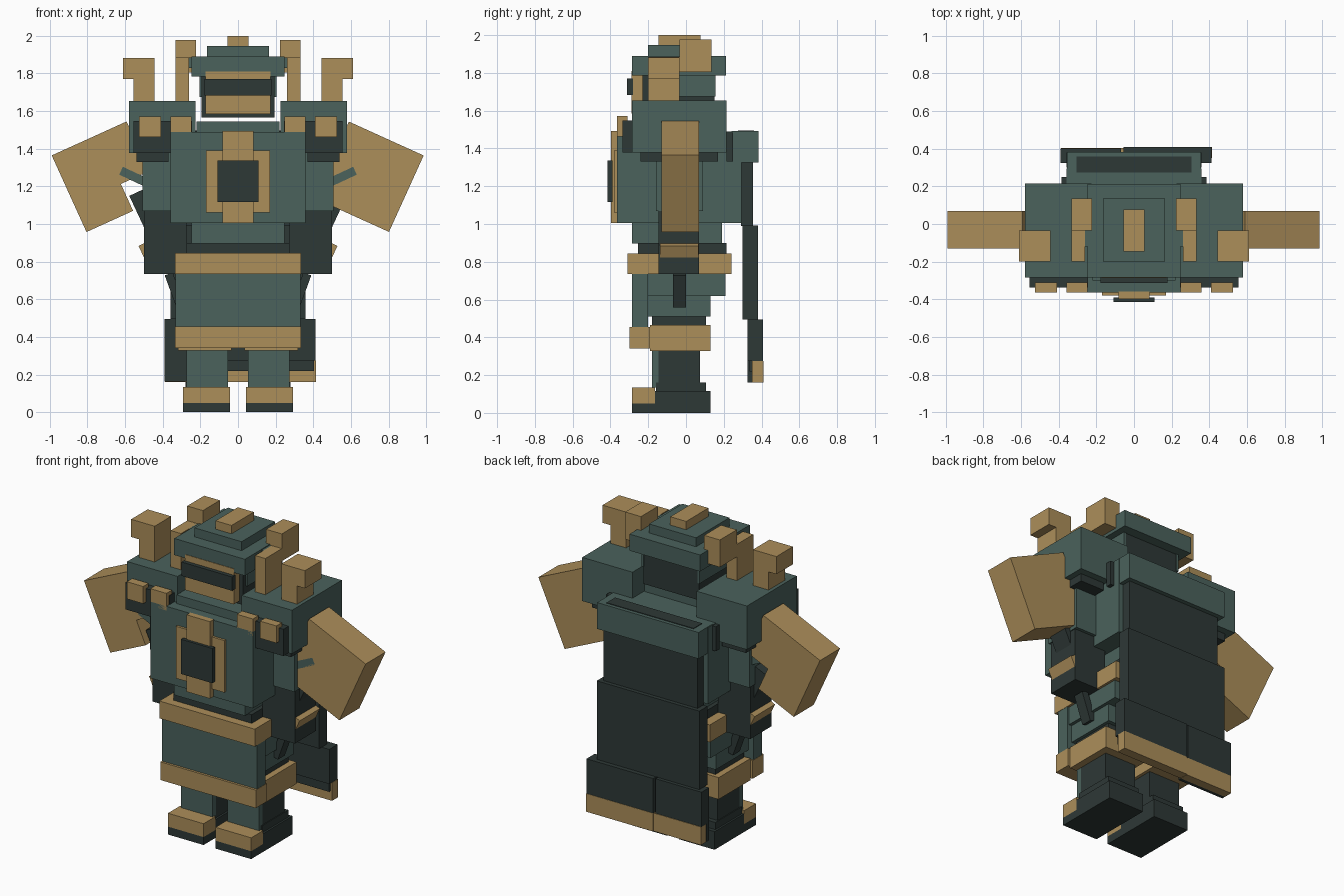
import bpy
import math

cube = bpy.data.objects.get("Cube")
if cube:
    bpy.data.objects.remove(cube, do_unlink=True)


def material(name, rgb):
    m = bpy.data.materials.new(name)
    m.use_nodes = True
    m.diffuse_color = (*rgb, 1)
    m.node_tree.nodes["Principled BSDF"].inputs["Base Color"].default_value = (*rgb, 1)
    return m


TEAL = material("teal armour", (0.069, 0.122, 0.107))
GOLD = material("old gold", (0.413, 0.271, 0.102))
DARK = material("dark slate", (0.027, 0.040, 0.037))


def box(name, mat, x, y, z, tilt=0):
    """Box from (min, max) ranges; tilt in degrees about the y axis."""
    ranges = (x, y, z)
    bpy.ops.mesh.primitive_cube_add(size=1, location=[(a + b) / 2 for a, b in ranges])
    ob = bpy.context.object
    ob.name = name
    ob.scale = [b - a for a, b in ranges]
    ob.rotation_euler.y = math.radians(tilt)
    ob.data.materials.append(mat)
    return ob


def mid(name, mat, half, y, z):
    """Box centred on x = 0."""
    return box(name, mat, (-half, half), y, z)


def pair(name, mat, x, y, z, tilt=0):
    """Mirrored left (+x) and right (-x) boxes."""
    box("left_" + name, mat, x, y, z, tilt)
    box("right_" + name, mat, (-x[1], -x[0]), y, z, -tilt)


# Feet and legs
pair("sole", DARK, (0.042, 0.292), (-0.285, 0.13), (0, 0.05))
pair("heel", DARK, (0.042, 0.292), (-0.165, 0.13), (0.05, 0.115))
pair("toe_cap", GOLD, (0.042, 0.292), (-0.285, -0.165), (0.05, 0.135))
pair("ankle", DARK, (0.055, 0.28), (-0.16, 0.105), (0.115, 0.16))
pair("leg", DARK, (0.055, 0.275), (-0.145, 0.075), (0.12, 0.5))
pair("shin_plate", TEAL, (0.053, 0.275), (-0.18, -0.145), (0.135, 0.34))

# Skirt, hips and belt
pair("thigh_band", GOLD, (0.035, 0.32), (-0.19, 0.13), (0.327, 0.465))
mid("skirt_hem", GOLD, 0.335, (-0.30, -0.19), (0.34, 0.455))
mid("skirt_front", TEAL, 0.333, (-0.285, -0.2), (0.455, 0.735))
mid("thigh_gap", DARK, 0.28, (-0.18, 0.105), (0.465, 0.51))
mid("lower_hips", TEAL, 0.30, (-0.2, 0.13), (0.51, 0.62))
mid("hips", TEAL, 0.32, (-0.2, 0.21), (0.62, 0.735))
mid("belt", GOLD, 0.335, (-0.31, 0.24), (0.735, 0.845))
mid("waist", DARK, 0.275, (-0.255, 0.215), (0.845, 0.9))
pair("hip_handle", DARK, (0.315, 0.36), (-0.07, 0.0), (0.56, 0.74), 20)

# Torso and chest emblem
mid("abdomen", TEAL, 0.248, (-0.285, 0.19), (0.897, 1.01))
mid("torso", TEAL, 0.36, (-0.365, 0.295), (1.005, 1.49))
mid("collar", TEAL, 0.22, (-0.30, 0.1), (1.49, 1.545))
mid("emblem_frame", GOLD, 0.17, (-0.38, -0.36), (1.06, 1.39))
mid("emblem_bar", GOLD, 0.082, (-0.398, -0.36), (1.005, 1.493))
mid("emblem_core", DARK, 0.11, (-0.415, -0.39), (1.117, 1.337))

# Shoulders
pair("shoulder", TEAL, (0.225, 0.578), (-0.285, 0.215), (1.378, 1.655))
pair("shoulder_front", DARK, (0.245, 0.555), (-0.337, -0.28), (1.378, 1.548))
pair("inner_stud", GOLD, (0.247, 0.36), (-0.365, -0.31), (1.463, 1.572))
pair("outer_stud", GOLD, (0.41, 0.525), (-0.365, -0.31), (1.463, 1.572))
pair("shoulder_lining", DARK, (0.37, 0.54), (-0.24, 0.17), (1.33, 1.385))

# Arms with tilted cuffs
pair("upper_arm", TEAL, (0.36, 0.507), (-0.16, 0.09), (1.07, 1.38))
pair("forearm", DARK, (0.275, 0.5), (-0.145, 0.07), (0.735, 1.07))
pair("elbow_strap", DARK, (0.44, 0.54), (-0.10, 0.03), (0.98, 1.18), 25)
pair("arm_strap", TEAL, (0.45, 0.63), (-0.13, 0.06), (1.222, 1.268), -25)
pair("cuff", GOLD, (0.32, 0.52), (-0.137, 0.067), (0.845, 0.93), 25)

# Big tilted shoulder pads, one with its inner lower corner cut away
Y_PAD = (-0.13, 0.07)
box("left_pad", GOLD, (0.478, 0.914), Y_PAD, (1.028, 1.474), 24.4)


def pad_part(name, u, v):
    # u runs outward and v downward from the pad's upper inner corner
    a = math.radians(24.4)
    cu, cv = sum(u) / 2, sum(v) / 2
    cx = -0.592 - cu * math.cos(a) + cv * math.sin(a)
    cz = 1.545 - cu * math.sin(a) - cv * math.cos(a)
    hu, hv = (u[1] - u[0]) / 2, (v[1] - v[0]) / 2
    box(name, GOLD, (cx - hu, cx + hu), Y_PAD, (cz - hv, cz + hv), -24.4)


pad_part("right_pad_outer", (0.165, 0.437), (0, 0.447))
pad_part("right_pad_inner", (0, 0.165), (0, 0.29))

# Horns standing on the shoulders
pair("outer_horn_stem", GOLD, (0.445, 0.555), (-0.2, -0.035), (1.65, 1.77))
pair("outer_horn_tip", GOLD, (0.445, 0.61), (-0.2, -0.035), (1.77, 1.882))
pair("inner_horn_stem", GOLD, (0.26, 0.332), (-0.2, -0.035), (1.65, 1.885))
pair("inner_horn_tip", GOLD, (0.222, 0.332), (-0.035, 0.135), (1.805, 1.978))

# Head
mid("head", DARK, 0.195, (-0.23, 0.15), (1.565, 1.785))
pair("cheek_guard", TEAL, (0.19, 0.205), (-0.2, 0.155), (1.675, 1.785))
mid("helmet", TEAL, 0.248, (-0.285, 0.213), (1.785, 1.89))
pair("horn_mount", TEAL, (0.24, 0.28), (-0.12, 0.1), (1.83, 1.885))
mid("helmet_top", TEAL, 0.165, (-0.2, 0.135), (1.89, 1.947))
mid("crest", GOLD, 0.056, (-0.145, 0.078), (1.945, 2.0))
mid("face_plate", GOLD, 0.172, (-0.288, -0.22), (1.585, 1.81))
mid("visor", DARK, 0.178, (-0.313, -0.28), (1.682, 1.77))

# Cape with its clasp and split hem
mid("clasp_frame", DARK, 0.385, (0.215, 0.25), (1.33, 1.485))
mid("cape_clasp", TEAL, 0.356, (0.24, 0.383), (1.325, 1.492))
mid("clasp_slot", DARK, 0.305, (0.275, 0.36), (1.488, 1.496))
mid("cape_top", DARK, 0.33, (0.29, 0.355), (0.99, 1.33))
mid("cape_middle", DARK, 0.36, (0.3, 0.38), (0.495, 0.993))
box("cape_left_tail", DARK, (-0.055, 0.413), (0.325, 0.408), (0.275, 0.495))
box("cape_left_lining", DARK, (-0.055, 0.405), (0.335, 0.352), (0.22, 0.276))
box("cape_left_hem", GOLD, (-0.055, 0.415), (0.35, 0.41), (0.16, 0.275))
box("cape_right_tail", DARK, (-0.39, -0.068), (0.325, 0.402), (0.275, 0.495))
box("cape_right_lining", DARK, (-0.39, -0.062), (0.325, 0.352), (0.162, 0.276))
box("cape_right_hem", GOLD, (-0.388, -0.057), (0.35, 0.405), (0.16, 0.275))
